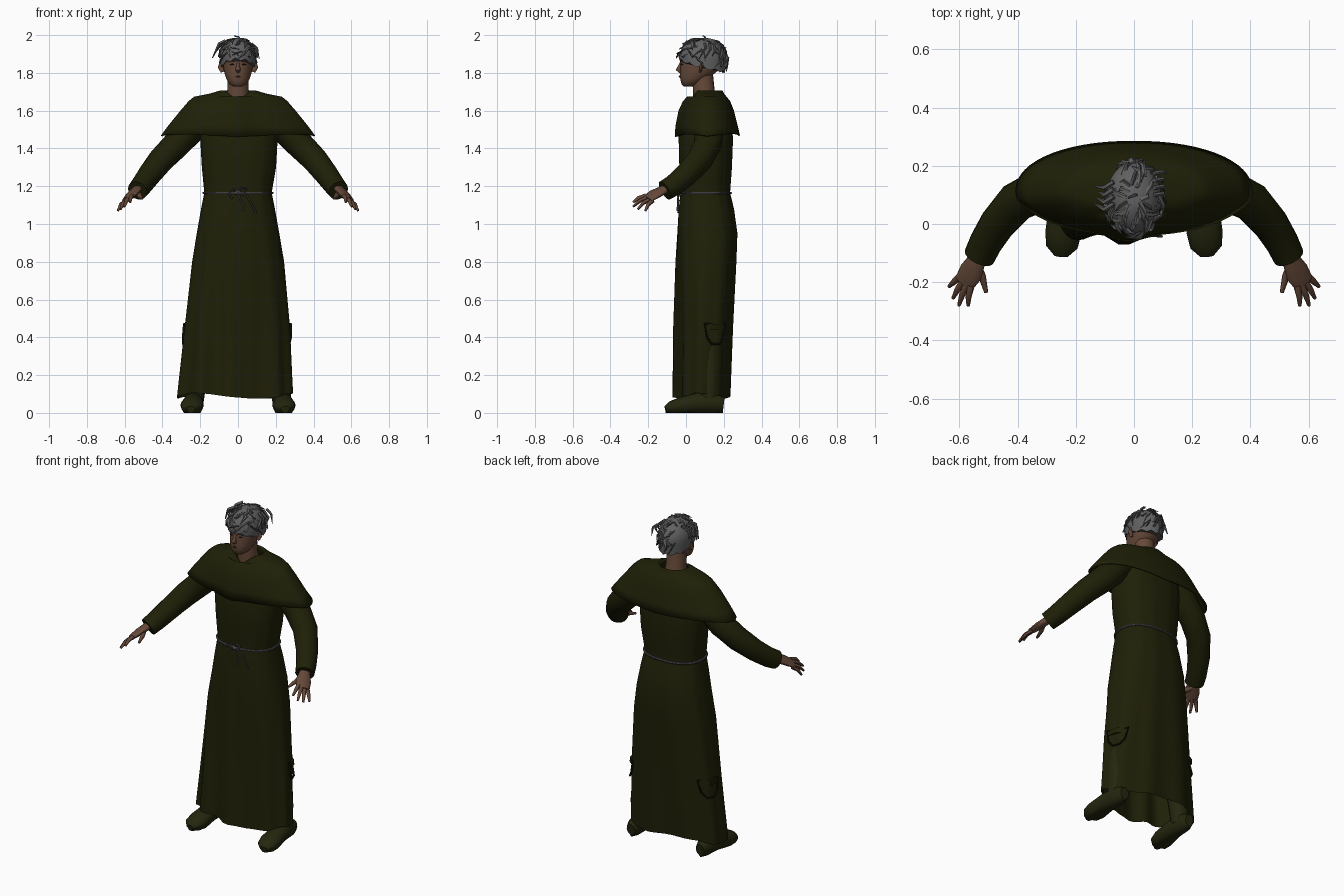
import bpy, bmesh, random
from math import sin, cos, pi, radians, sqrt, exp
from mathutils import Vector

random.seed(4)
if "Cube" in bpy.data.objects:
    bpy.data.objects.remove(bpy.data.objects["Cube"])


def material(name, rgb):
    m = bpy.data.materials.new(name)
    m.use_nodes = True
    m.diffuse_color = (*rgb, 1)
    node = next(n for n in m.node_tree.nodes if n.type == 'BSDF_PRINCIPLED')
    node.inputs["Base Color"].default_value = (*rgb, 1)
    node.inputs["Roughness"].default_value = 0.9
    return m


OLIVE = material("olive_cloth", (0.0135, 0.0142, 0.0022))
SHOE = material("olive_leather", (0.018, 0.0195, 0.0045))
SEAM = material("dark_seam", (0.006, 0.007, 0.002))
SKIN = material("brown_skin", (0.13, 0.066, 0.04))
LIP = material("dark_skin", (0.075, 0.032, 0.022))
HAIR = material("grey_hair", (0.12, 0.12, 0.12))
STRAND = material("dark_grey_hair", (0.05, 0.05, 0.05))
ROPE = material("grey_rope", (0.075, 0.066, 0.075))
EYE = material("dark_eye", (0.02, 0.014, 0.012))


def skin(name, groups, mat, caps=True, loop=False, angle=45):
    """Bridge each list of equal-sized rings into one mesh object."""
    bm = bmesh.new()
    for rings in groups:
        vs = [[bm.verts.new(p) for p in r] for r in rings]
        n = len(vs[0])
        pairs = list(zip(vs, vs[1:])) + ([(vs[-1], vs[0])] if loop else [])
        for a, b in pairs:
            for i in range(n):
                j = (i + 1) % n
                bm.faces.new((a[i], a[j], b[j], b[i]))
        if caps and not loop:
            bm.faces.new(vs[0])
            bm.faces.new(vs[-1])
    bmesh.ops.recalc_face_normals(bm, faces=bm.faces)
    me = bpy.data.meshes.new(name)
    bm.to_mesh(me)
    bm.free()
    me.shade_smooth()
    me.set_sharp_from_angle(angle=radians(angle))
    me.materials.append(mat)
    ob = bpy.data.objects.new(name, me)
    bpy.context.collection.objects.link(ob)
    return ob


def tube(pts, radii, sides=8, ref=(0, 0, 1), loop=False):
    """Rings along a path; each radius is a number or (width, height)."""
    pts = [Vector(p) for p in pts]
    n, rings = len(pts), []
    for k, p in enumerate(pts):
        if loop:
            d = pts[(k + 1) % n] - pts[k - 1]
        else:
            d = pts[min(k + 1, n - 1)] - pts[max(k - 1, 0)]
        s = d.cross(Vector(ref)).normalized()
        u = s.cross(d).normalized()
        r = radii[k] if isinstance(radii, (list, tuple)) else radii
        a, b = r if isinstance(r, tuple) else (r, r)
        rings.append([p + s * a * cos(t) + u * b * sin(t) for t in circle(sides)])
    return rings


def oval(z, cx, cy, rx, ry, t, power=2.0):
    c, s = cos(t), sin(t)
    e = 2 / power
    return Vector((cx + rx * abs(c) ** e * (1 if c > 0 else -1),
                   cy + ry * abs(s) ** e * (1 if s > 0 else -1), z))


def circle(n):
    return [2 * pi * i / n for i in range(n)]


# Robe: z, centre x, centre y, half width, half depth
ROBE = [(.09, -.018, .08, .305, .152), (.45, -.005, .09, .278, .158),
        (.8, 0, .105, .243, .162), (.95, 0, .113, .218, .16),
        (1.08, 0, .108, .195, .147), (1.165, 0, .102, .178, .132),
        (1.3, .005, .104, .196, .14), (1.46, .005, .105, .205, .145),
        (1.62, 0, .11, .19, .11)]


def robe_point(t, z, off=0):
    for a, b in zip(ROBE, ROBE[1:]):
        if z <= b[0]:
            break
    f = (z - a[0]) / (b[0] - a[0])
    _, cx, cy, rx, ry = (u + (v - u) * f for u, v in zip(a, b))
    fold = .045 * max(0, 1.05 - z) * cos(9 * t + .9) + .006 * cos(14 * t) * (z < 1.5)
    k = 1 + fold * (.35 + .65 * abs(sin(t)))
    p = oval(z, cx, cy, rx * k + off, ry * k + off, t, 2.35)
    # Front panel sits back between two standing folds
    if sin(t) < 0 and z < 1:
        ridge = max(exp(-((p.x + .2) / .06) ** 2), exp(-((p.x + .04) / .05) ** 2))
        p.y += min(1, (1 - z) / .5) * .03 * (1 - ridge) * min(1, -2 * sin(t))
    if z < .1:
        p.z += .015 * cos(3 * t + .5)
    return p


levels = [.09, .2, .32, .45, .6, .8, .95, 1.08, 1.14, 1.165, 1.2, 1.3, 1.46, 1.62]
skin("robe", [[[robe_point(t, z) for t in circle(80)] for z in levels]],
     OLIVE, caps=False, angle=60)

# Shoulder cape with a collar that dips to a point at the front
CAPE = [(1.468, .112, .408, .174), (1.52, .108, .37, .166), (1.6, .106, .305, .148),
        (1.65, .108, .262, .126), (1.674, .11, .232, .105), (1.69, .113, .15, .088),
        (1.708, .114, .09, .078), (1.7, .112, .076, .066), (1.64, .112, .07, .06)]
rings = []
for z, cy, rx, ry in CAPE:
    ring = []
    for t in circle(60):
        p = oval(z, 0, cy, rx, ry, t, 2.15)
        front = max(0, -sin(t))
        if z > 1.68:
            p.z -= .045 * front ** 6
        else:
            p.y += .022 * min(1, 2 * front) * (1 - exp(-((p.x + .02) / .06) ** 2))
        if z < 1.5:
            p.z += .012 * abs(cos(2 * t + pi / 2)) - .006 * front
        ring.append(p)
    rings.append(ring)
cape = skin("shoulder_cape", [rings], OLIVE, caps=False)
shell = cape.modifiers.new("thickness", 'SOLIDIFY')
shell.thickness = .008

# Rope belt, knot and hanging ends
skin("rope_belt", [tube([robe_point(t, 1.165, .004) for t in circle(48)], .0065, 6, loop=True)],
     ROPE, loop=True)
KNOT = (0, -.034, 1.165)
ends = [[KNOT, (.045, -.043, 1.15), (.062, -.04, 1.125), (.095, -.042, 1.06)],
        [KNOT, (.012, -.044, 1.13), (.03, -.044, 1.1), (.025, -.046, 1.07)],
        [KNOT, (-.025, -.045, 1.185), (-.05, -.043, 1.16), (-.03, -.041, 1.135)],
        [KNOT, (.02, -.046, 1.195), (.045, -.044, 1.185), (.03, -.04, 1.16)]]
groups = [tube(e, .005, 6, (0, 1, 0)) for e in ends]
groups.append(tube([(-.016, -.036, 1.165), (0, -.04, 1.168), (.016, -.036, 1.163)],
                   [.008, .015, .008], 8))
skin("rope_knot", groups, ROPE)

# Sewn pockets low on the robe
for name, t0 in (("left_pocket", .38), ("right_pocket", pi - .38)):
    outline = [(-.35, .47), (.35, .47), (.28, .4), (.14, .365), (-.14, .365), (-.28, .4)]
    skin(name, [tube([robe_point(t0 + a, z, .007) for a, z in outline], .006, 6,
                     (cos(t0), sin(t0), 0), loop=True)], SEAM, loop=True)
    skin(name + "_flap", [[[robe_point(t0 + a, z, o) for a, o in
                            ((-.35, .004), (0, .014), (.35, .004), (0, 0))]
                           for z in (.44, .47)]], OLIVE)

# Limbs and facial pairs, mirrored
for m, side in ((1, "left"), (-1, "right")):
    def flip(pts):
        return [(x * m, y, z) for x, y, z in pts]

    arm = [(.17, .12, 1.57), (.24, .12, 1.515), (.325, .115, 1.422), (.405, .075, 1.342),
           (.47, .0, 1.26), (.51, -.065, 1.205), (.532, -.112, 1.177)]
    skin(side + "_sleeve", [tube(flip(arm), [.07, .08, .074, .069, .062, .057, .054], 20)], OLIVE)

    palm = [(.52, -.08, 1.2), (.54, -.125, 1.178), (.56, -.165, 1.158), (.585, -.205, 1.132)]
    groups = [tube(flip(palm), [(.026, .022), (.033, .021), (.044, .019), (.038, .012)],
                   12, (.35 * m, 0, 1))]
    tips = [(.57, -.28, 1.115), (.602, -.28, 1.092), (.622, -.255, 1.078), (.636, -.215, 1.07)]
    for k, tip in enumerate(tips):
        w = -.03 + .02 * k
        root = Vector((.578 + .6 * w, -.195 + .6 * w, 1.136 - .45 * w))
        mid = root.lerp(Vector(tip), .5) + Vector((.004, -.004, .006))
        groups.append(tube(flip([root, mid, tip]), [.012, .0105, .006], 8))
    groups.append(tube(flip([(.548, -.13, 1.17), (.522, -.18, 1.152), (.508, -.235, 1.135)]),
                       [.018, .013, .007], 8))
    skin(side + "_hand", groups, SKIN)

    shoe = [(.235, .2, .045), (.235, .16, .05), (.238, .06, .052),
            (.243, -.03, .04), (.248, -.08, .03), (.25, -.11, .022)]
    sizes = [(.028, .035), (.046, .052), (.054, .053), (.062, .042), (.054, .032), (.024, .014)]
    foot = tube(flip(shoe), sizes, 16)
    for r in foot:
        for p in r:
            p.z = 0 if p.z < .012 else p.z
    skin(side + "_shoe", [foot], SHOE)
    skin(side + "_leg", [tube(flip([(.232, .12, .05), (.22, .12, .2), (.17, .12, .6)]),
                              [.048, .06, .075], 14, (0, 1, 0))], SHOE)
    skin(side + "_ear", [tube(flip([(.082, .075, 1.805), (.09, .08, 1.83), (.088, .085, 1.855)]),
                              [(.006, .01), (.009, .017), (.006, .01)], 8, (1, 0, 0))], SKIN)
    skin(side + "_eye", [tube(flip([(.02, -.028, 1.844), (.031, -.0245, 1.846), (.043, -.016, 1.844)]),
                              [(.002, .001), (.003, .004), (.002, .001)], 8)], EYE)
    skin(side + "_brow", [tube(flip([(.014, -.031, 1.858), (.032, -.026, 1.864), (.052, -.012, 1.858)]),
                               [.002, .004, .002], 6)], LIP)

# Head, neck, nose and mouth
HEAD = [(1.728, .012, .024, .024), (1.74, .022, .045, .045), (1.765, .04, .06, .07),
        (1.79, .055, .069, .087), (1.82, .075, .077, .105), (1.87, .085, .082, .115),
        (1.92, .09, .076, .104), (1.95, .09, .05, .06)]
skin("head", [[[oval(z, 0, cy, rx, ry, t, 2.1) for t in circle(28)] for z, cy, rx, ry in HEAD],
              tube([(0, .105, 1.62), (0, .095, 1.7), (0, .085, 1.81)], [.068, .057, .056],
                   20, (0, 1, 0)),
              tube([(0, -.024, 1.862), (0, -.034, 1.835), (0, -.041, 1.818), (0, -.028, 1.806)],
                   [.006, .009, .014, .01], 10, (0, 1, 0))], SKIN, angle=60)
skin("mouth", [tube([(-.024, -.02, 1.778), (0, -.033, 1.78), (.024, -.02, 1.778)],
                    [.002, .006, .002], 6)], LIP)


# Hair cap with a lower edge that drops toward the nape
def hair_point(t, f, grow=0):
    low = 1.828 - .025 * sin(t) + .02 * max(0, -sin(t)) ** 2 + .007 * cos(11 * t)
    z = low + (1.984 - low) * sin(f * pi / 2)
    r = sqrt(max(.002, 1 - (max(0, z - 1.88) / .106) ** 2)) * (1 - max(0, 1.88 - z) * .7)
    return oval(z + grow * .3, 0, .088, .094 * r + grow, .125 * r + grow, t, 2.1)


skin("hair_cap", [[[hair_point(t, k / 10) for t in circle(44)] for k in range(11)]], HAIR, angle=60)


def strand(t, f, length, lift, drop):
    a = hair_point(t, f, -.004)
    along = hair_point(t + length, max(0, f - .12), lift)
    tip = hair_point(t + length * 1.7, max(0, f - drop), lift * 1.5)
    pts = [a, along, tip]
    for p in pts:
        p.z = min(p.z, 1.992)
    return tube(pts, [(.009, .005), (.008, .004), (.001, .001)], 5)


for name, mat, count in (("hair_locks", HAIR, 60), ("hair_wisps", STRAND, 18)):
    groups = [strand(random.uniform(0, 2 * pi), random.uniform(.2, .9),
                     random.choice((-1, 1)) * random.uniform(.1, .35),
                     random.uniform(.002, .011), random.uniform(.1, .35)) for _ in range(count)]
    skin(name, groups, mat)

# Loose side tufts
groups = []
for k in range(4):
    y, s = .07 + .025 * k, .007 * (k % 3)
    groups.append(tube([(-.07, y, 1.97 - s), (-.1, y - .02, 1.955 - s),
                        (-.135 + s, y - .005 * k, 1.88 + 2 * s)], [.009, .009, .003], 5, (0, 1, 0)))
    groups.append(tube([(.07, y + .03, 1.955), (.1, y + .035, 1.93 - s),
                        (.112 - s, y + .01 * k, 1.875 + s)], [.008, .007, .002], 5, (0, 1, 0)))
groups.append(tube([(.01, .1, 1.975), (.005, .1, 1.99), (-.02, .09, 1.996)],
                   [.006, .005, .003], 5, (0, 1, 0)))
skin("hair_tufts", groups, HAIR)
